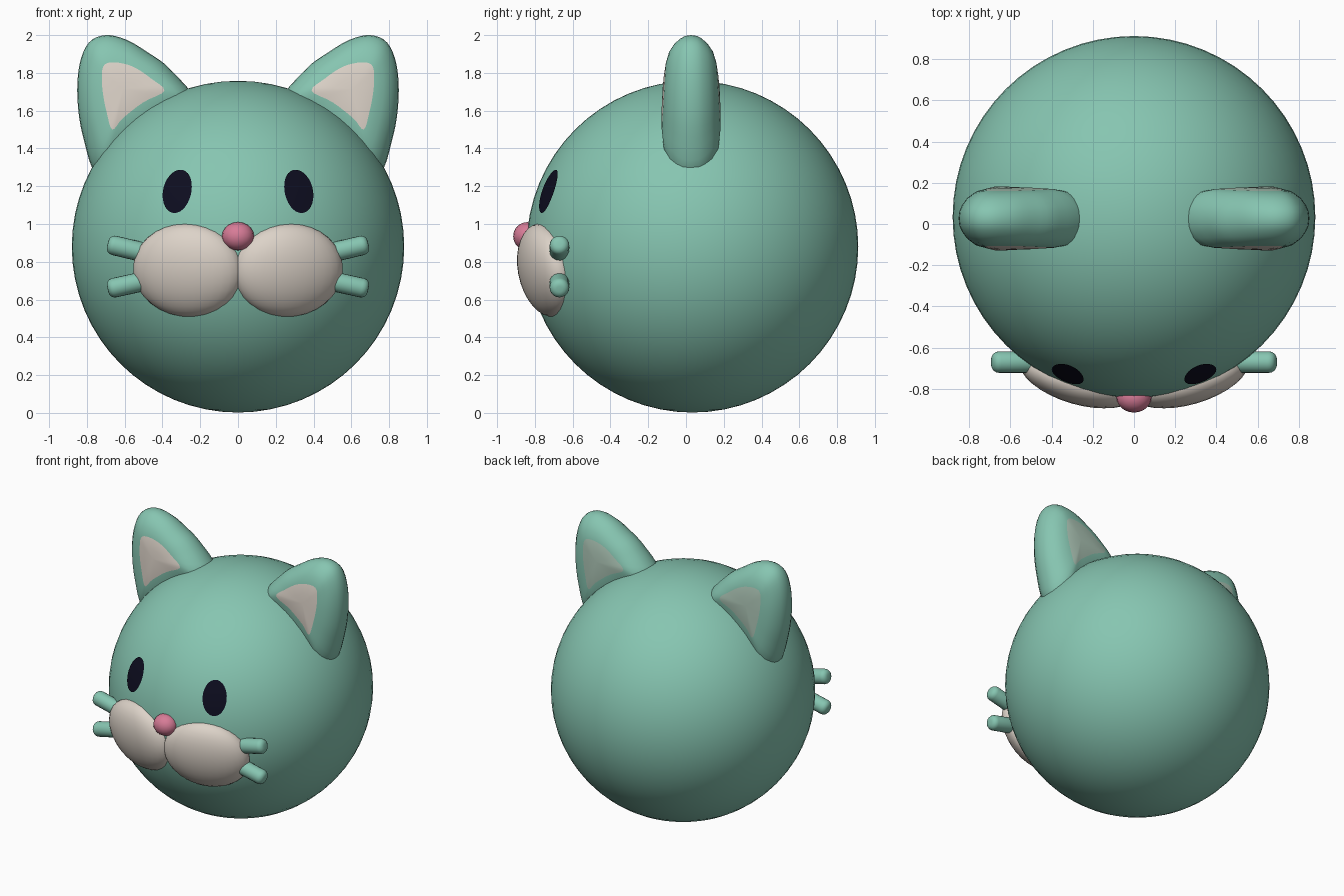
import bpy
import bmesh
import math
from mathutils import Vector, Matrix

cube = bpy.data.objects.get("Cube")
if cube:
    bpy.data.objects.remove(cube, do_unlink=True)


def material(name, colour):
    mat = bpy.data.materials.new(name)
    mat.use_nodes = True
    mat.diffuse_color = (*colour, 1)
    mat.node_tree.nodes["Principled BSDF"].inputs["Base Color"].default_value = (*colour, 1)
    return mat


GREEN = material("mint green", (0.24, 0.56, 0.44))
CREAM = material("warm cream", (0.72, 0.65, 0.58))
SAGE = material("pale sage", (0.40, 0.54, 0.45))
PINK = material("rose pink", (0.68, 0.20, 0.31))
BLACK = material("ink black", (0.004, 0.004, 0.014))

HEAD = Vector((0, 0.034, 0.88))
RADIUS = 0.878


def finish(name, bm, *mats):
    bmesh.ops.recalc_face_normals(bm, faces=bm.faces)
    for face in bm.faces:
        face.smooth = True
    mesh = bpy.data.meshes.new(name)
    bm.to_mesh(mesh)
    bm.free()
    for mat in mats:
        mesh.materials.append(mat)
    obj = bpy.data.objects.new(name, mesh)
    bpy.context.collection.objects.link(obj)
    return obj


def ellipsoid(name, centre, radii, mat, rotation=Matrix(), segments=32):
    bm = bmesh.new()
    place = Matrix.Translation(centre) @ rotation @ Matrix.Diagonal((*radii, 1))
    bmesh.ops.create_uvsphere(bm, u_segments=segments, v_segments=segments // 2,
                              radius=1, matrix=place)
    return finish(name, bm, mat)


def smooth_loop(points, steps=4):
    """Closed Catmull-Rom curve through the points."""
    pts = [Vector(p) for p in points]
    n = len(pts)
    out = []
    for i in range(n):
        a, b, c, d = (pts[(i + k) % n] for k in (-1, 0, 1, 2))
        for s in range(steps):
            t = s / steps
            out.append(0.5 * (2 * b + (c - a) * t + (2 * a - 5 * b + 4 * c - d) * t**2
                              + (3 * b - a - 3 * c + d) * t**3))
    return out


EAR_EDGE = smooth_loop([(.70, 2.0), (.79, 1.96), (.84, 1.84), (.85, 1.66), (.82, 1.46),
                        (.74, 1.25), (.58, 1.33), (.38, 1.48), (.22, 1.63), (.36, 1.82),
                        (.48, 1.91), (.59, 1.975)])
EAR_LINING = smooth_loop([(.68, 1.855), (.715, 1.83), (.72, 1.76), (.715, 1.69), (.695, 1.59),
                          (.665, 1.50), (.61, 1.56), (.50, 1.645), (.39, 1.705), (.46, 1.77),
                          (.54, 1.825), (.61, 1.85)])
# Blend from edge to lining, and half thickness there
EAR_DOME = [(.03, .035), (.12, .062), (.3, .095), (.6, .125), (1, .14)]


def ear(name, side):
    bm = bmesh.new()
    n = len(EAR_EDGE)
    middle = sum(EAR_LINING, Vector((0, 0))) / n

    def vert(p, depth):
        depth *= 1.2 - 0.45 * (p.y - 1.3)
        return bm.verts.new((side * p.x, 0.027 + depth, p.y))

    rim = [vert(p, 0) for p in EAR_EDGE]
    for face_dir, lining in ((-1, 1), (1, 2)):
        rings = [rim]
        for t, h in EAR_DOME:
            rings.append([vert(a.lerp(b, t), face_dir * h)
                          for a, b in zip(EAR_EDGE, EAR_LINING)])
        rings.append([vert(p.lerp(middle, 0.5), face_dir * 0.147) for p in EAR_LINING])
        for r, (lo, hi) in enumerate(zip(rings, rings[1:])):
            for i in range(n):
                j = (i + 1) % n
                face = bm.faces.new((lo[i], lo[j], hi[j], hi[i]))
                face.material_index = lining if r == len(EAR_DOME) else 0
        tip = vert(middle, face_dir * 0.149)
        for i in range(n):
            face = bm.faces.new((rings[-1][i], rings[-1][(i + 1) % n], tip))
            face.material_index = lining
    return finish(name, bm, GREEN, CREAM, SAGE)


def eye(name, side):
    """Thin oval patch that follows the curve of the head."""
    normal = Vector((side * 0.323, -0.767, 0.295)).normalized()
    across = Vector((0, 0, 1)).cross(normal).normalized()
    up = normal.cross(across)
    bm = bmesh.new()

    def vert(u, v):
        direction = (normal * RADIUS + across * u + up * v).normalized()
        return bm.verts.new(HEAD + direction * (RADIUS + 0.006))

    n = 32
    rings = []
    for k in range(1, 5):
        turn = [(math.tau * i / n, k / 4) for i in range(n)]
        rings.append([vert(0.082 * s * math.cos(a), 0.122 * s * math.sin(a)) for a, s in turn])
    centre = vert(0, 0)
    for i in range(n):
        j = (i + 1) % n
        bm.faces.new((centre, rings[0][i], rings[0][j]))
        for lo, hi in zip(rings, rings[1:]):
            bm.faces.new((lo[i], hi[i], hi[j], lo[j]))
    obj = finish(name, bm, BLACK)
    # Make sure the patch faces outwards
    if obj.data.polygons[0].normal.dot(normal) < 0:
        obj.data.flip_normals()


def whisker(name, start, end, radius=0.052):
    """Rod with rounded ends."""
    start, end = Vector(start), Vector(end)
    axis = end - start
    bm = bmesh.new()
    place = (Matrix.Translation((start + end) / 2)
             @ axis.to_track_quat("Z", "Y").to_matrix().to_4x4())
    bmesh.ops.create_cone(bm, cap_ends=True, segments=20, radius1=radius, radius2=radius,
                          depth=axis.length, matrix=place)
    rims = [e for e in bm.edges if any(len(f.verts) > 4 for f in e.link_faces)]
    bmesh.ops.bevel(bm, geom=rims, offset=0.035, segments=4, profile=0.5, affect="EDGES")
    finish(name, bm, GREEN)


# Head and nose
ellipsoid("head", HEAD, (0.88, RADIUS, RADIUS), GREEN, segments=64)
ellipsoid("nose", (0, -0.84, 0.935), (0.085, 0.075, 0.075), PINK, segments=20)

# Paired parts
for label, side in (("left", 1), ("right", -1)):
    ear(label + "_ear", side)
    eye(label + "_eye", side)
    tilt = (Matrix.Rotation(side * math.radians(16), 4, "Z")
            @ Matrix.Rotation(math.radians(11), 4, "X"))
    ellipsoid(label + "_cheek", (side * 0.265, -0.74, 0.755), (0.3, 0.13, 0.25), CREAM, tilt)
    whisker(label + "_upper_whisker", (side * 0.44, -0.67, 0.835), (side * 0.69, -0.67, 0.895))
    whisker(label + "_lower_whisker", (side * 0.44, -0.67, 0.71), (side * 0.69, -0.67, 0.655))
